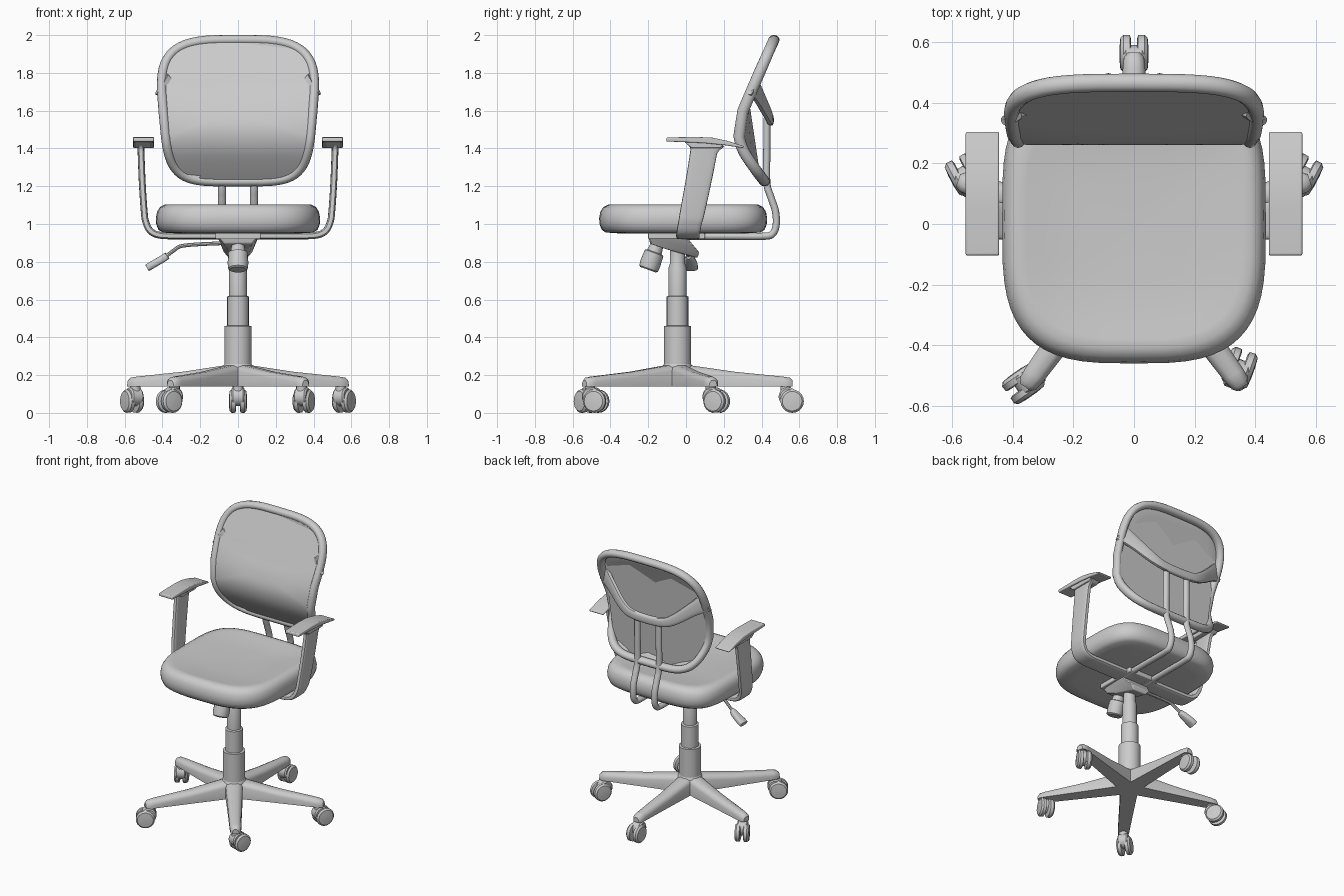
import bpy, bmesh, math
from mathutils import Vector, Matrix

cube = bpy.data.objects.get("Cube")
if cube:
    bpy.data.objects.remove(cube, do_unlink=True)

grey = bpy.data.materials.new("plain grey")
grey.use_nodes = True
GREY = (0.6, 0.6, 0.6, 1)
grey.diffuse_color = GREY
grey.node_tree.nodes["Principled BSDF"].inputs["Base Color"].default_value = GREY
X, Y, Z = Vector((1, 0, 0)), Vector((0, 1, 0)), Vector((0, 0, 1))
parts = []


def finish(name, bm, bevel=0):
    bmesh.ops.recalc_face_normals(bm, faces=bm.faces)
    me = bpy.data.meshes.new(name)
    bm.to_mesh(me)
    bm.free()
    me.materials.append(grey)
    ob = bpy.data.objects.new(name, me)
    bpy.context.collection.objects.link(ob)
    if bevel:
        mod = ob.modifiers.new("bevel", "BEVEL")
        mod.width, mod.segments = bevel, 3
    parts.append(ob)
    return ob


def loft(name, rings, closed=False, caps=True, bevel=0):
    """Skin a list of equal rings."""
    bm = bmesh.new()
    rows = [[bm.verts.new(p) for p in ring] for ring in rings]
    n = len(rows[0])
    pairs = list(zip(rows, rows[1:])) + ([(rows[-1], rows[0])] if closed else [])
    for a, b in pairs:
        for i in range(n):
            j = (i + 1) % n
            bm.faces.new((a[i], a[j], b[j], b[i]))
    if caps and not closed:
        bm.faces.new(rows[0])
        bm.faces.new(rows[-1])
    return finish(name, bm, bevel)


def smooth(pts, k=6):
    """Catmull-Rom curve through the points."""
    p = [Vector(q) for q in pts]
    p = [2 * p[0] - p[1]] + p + [2 * p[-1] - p[-2]]
    out = []
    for a, b, c, d in zip(p, p[1:], p[2:], p[3:]):
        for i in range(k):
            t = i / k
            out.append(0.5 * (2 * b + (c - a) * t + (2 * a - 5 * b + 4 * c - d) * t ** 2
                              + (3 * b - a - 3 * c + d) * t ** 3))
    return out + [p[-2]]


def spow(v, e):
    return math.copysign(abs(v) ** e, v)


def sweep(name, path, w, h, ref, closed=False, square=2, sides=14):
    """Sweep a rounded section: w along ref, h across it; w may be a function."""
    rings, n = [], len(path)
    for i, p in enumerate(path):
        nxt = path[(i + 1) % n] if closed else path[min(i + 1, n - 1)]
        prv = path[i - 1] if closed else path[max(i - 1, 0)]
        t = (nxt - prv).normalized()
        u = (ref - t * ref.dot(t)).normalized()
        v = t.cross(u)
        wide = w(i / (n - 1)) if callable(w) else w
        angles = [math.tau * k / sides for k in range(sides)]
        rings.append([p + u * wide * spow(math.cos(a), 2 / square)
                      + v * h * spow(math.sin(a), 2 / square) for a in angles])
    return loft(name, rings, closed)


def lathe(name, profile, origin, axis=Z, sides=24):
    """Turn (radius, height) pairs about an axis."""
    rot = Z.rotation_difference(axis.normalized()).to_matrix()
    return loft(name, [[Vector(origin) + rot @ Vector((r * math.cos(a), r * math.sin(a), h))
                        for a in (math.tau * k / sides for k in range(sides))]
                       for r, h in profile])


def prism(name, yz, x0, x1, bevel):
    return loft(name, [[(x, y, z) for y, z in yz] for x in (x0, x1)], bevel=bevel)


# Seat cushion with a dished top
def seat_ring(scale, z):
    ring = []
    for k in range(56):
        a = math.tau * k / 56
        e = 2 / (3.2 if math.sin(a) < 0 else 4.2)
        ring.append((0.435 * scale * spow(math.cos(a), e),
                     -0.015 + 0.445 * scale * spow(math.sin(a), e), z))
    return ring


loft("seat", [seat_ring(*q) for q in (
    (0.05, 0.955), (0.75, 0.95), (0.92, 0.955), (0.97, 0.97), (0.995, 1.0), (1, 1.03),
    (0.985, 1.065), (0.95, 1.09), (0.89, 1.103), (0.82, 1.101), (0.7, 1.092), (0.4, 1.085),
    (0.05, 1.083))])

# Backrest: bent outline, tube frame and thin panel
bend = smooth([(0, .42, 1.22), (0, .36, 1.3), (0, .298, 1.4), (0, .278, 1.5), (0, .302, 1.6),
               (0, .345, 1.7), (0, .41, 1.85), (0, .468, 1.98)])


def bend_y(z):
    for a, b in zip(bend, bend[1:]):
        if z <= b.z:
            return a.y + (b.y - a.y) * (z - a.z) / (b.z - a.z)
    return bend[-1].y


def back_point(a, scale, dy=0):
    e = 2 / (3.5 if math.sin(a) > 0 else 4.6)
    up = spow(math.sin(a), e) * scale
    z = 1.6 + 0.375 * up
    return Vector(((0.395 + 0.033 * up) * spow(math.cos(a), e) * scale, bend_y(z) + dy, z))


turns = [math.tau * k / 64 for k in range(64)]
sweep("back_frame", [back_point(a, 1) for a in turns], 0.03, 0.026, Y, closed=True, sides=12)
panel = loft("back_panel", [[back_point(a, s / 12, -0.018) for a in turns]
                            for s in (0.2, 1, 2, 3, 4, 5, 6, 7, 8, 9, 10, 11, 12)])
panel.modifiers.new("thickness", "SOLIDIFY").thickness = 0.008

# Sagging lumbar strap behind the panel
strap = smooth([(-.405, .35, 1.74), (-.32, .385, 1.68), (-.2, .43, 1.59), (-.1, .445, 1.555),
                (.1, .445, 1.555), (.2, .43, 1.59), (.32, .385, 1.68), (.405, .35, 1.74)])
sweep("lumbar_strap", strap, lambda f: 0.03 + 0.035 * abs(2 * f - 1) ** 2, 0.018, Z, square=3)

# Pair of bent support rods running under the seat
for s, side in ((1, "left"), (-1, "right")):
    rod = [(0.085 * s, y, z) for y, z in (
        (.428, 1.56), (.428, 1.4), (.428, 1.22), (.45, 1.14), (.473, 1.07), (.478, 1.0),
        (.46, .95), (.41, .935), (.2, .935), (-.1, .935))]
    sweep(side + "_back_rod", smooth(rod), 0.022, 0.019, X, sides=12)

    # Armrest upright with its inward foot, and the pad
    arm = [(x * s, y, z) for x, y, z in (
        (.515, .1, 1.425), (.513, .092, 1.37), (.507, .065, 1.22), (.497, .035, 1.07),
        (.488, .022, 1.01), (.462, .013, .962), (.41, .01, .94), (.3, .01, .937),
        (.05, .01, .937))]
    sweep(side + "_arm_upright", smooth(arm),
          lambda f: 0.062 + 0.012 * max(0, 1 - 2 * f) + 0.03 * max(0, 1 - 10 * f),
          0.018, Y, square=4, sides=20)
    x0, x1 = sorted((0.445 * s, 0.555 * s))
    prism(side + "_arm_pad", [(-.105, 1.437), (-.103, 1.458), (.05, 1.461), (.14, 1.457),
                              (.22, 1.44), (.305, 1.413), (.303, 1.402), (.2, 1.418),
                              (.1, 1.428), (0, 1.433)], x0, x1, 0.009)
    x0, x1 = sorted((0.46 * s, 0.545 * s))
    prism(side + "_pad_mount", [(-.01, 1.435), (.21, 1.425), (.18, 1.402), (.03, 1.402)],
          x0, x1, 0.006)

# Tilt mechanism under the seat
HUB_Y = -0.045
prism("mount_plate", [(-.2, .92), (-.2, .952), (.1, .952), (.1, .92)], -0.12, 0.12, 0.006)
loft("tilt_housing", [[(-w, y0, z0), (w, y0, z0), (w, y1, z1), (-w, y1, z1)]
                      for w, y0, z0, y1, z1 in ((.11, -.2, .94, .0, .935),
                                                (.075, -.19, .895, .07, .85),
                                                (.05, -.1, .865, .06, .82))], bevel=0.008)
lathe("tension_knob", [(.035, 0), (.04, .035), (.052, .04), (.055, .1), (.052, .128), (.044, .135)],
      (0, -.155, .885), Vector((0, -.36, -1)), 16)
lever = smooth([(-.03, -.02, .9), (-.2, -.01, .893), (-.3, .0, .883), (-.34, .008, .86),
                (-.4, .02, .815)])
sweep("height_lever", lever, 0.01, 0.01, Y, sides=8)
sweep("lever_paddle", [Vector(p) for p in ((-.375, .015, .832), (-.4, .02, .815),
                                           (-.455, .028, .783), (-.48, .03, .768))],
      lambda f: 0.012 + 0.022 * min(1, 2 * f), 0.02, Y, square=3)

# Telescopic column and hub
lathe("gas_column", [(.072, .14), (.072, .46), (.057, .462), (.057, .615), (.047, .62),
                     (.047, .77), (.04, .79), (.04, .86)], (0, HUB_Y, 0), sides=28)
lathe("base_hub", [(.085, .14), (.09, .2), (.08, .245), (.07, .262)], (0, HUB_Y, 0))

# Five tapered legs, each with a swivelled twin-wheel caster
for number, (leg, heading) in enumerate(((90, 90), (18, 62), (162, 118), (234, 215), (306, 70)), 1):
    spin = Matrix.Translation((0, HUB_Y, 0)) @ Matrix.Rotation(math.radians(leg), 4, "Z")
    rings = []
    for r, w, top in ((.02, .06, .258), (.08, .055, .25), (.3, .046, .218), (.56, .037, .192),
                      (.595, .033, .186), (.61, .022, .172)):
        rings.append([spin @ Vector((r, y * w, z)) for y, z in (
            (-1, .14), (-1, top - .028), (-.82, top - .01), (-.4, top), (.4, top),
            (.82, top - .01), (1, top - .028), (1, .14))])
    loft(f"base_leg_{number}", rings)

    a = math.radians(heading)
    roll, axle = Vector((math.cos(a), math.sin(a), 0)), Vector((-math.sin(a), math.cos(a), 0))
    stem = spin @ Vector((.572, 0, 0))
    lathe(f"caster_stem_{number}", [(.028, .09), (.028, .15)], stem, sides=14)
    centre = stem + roll * 0.035 + Z * 0.062
    for s in (1, -1):
        lathe(f"caster_wheel_{number}_{'ab'[s < 0]}",
              [(.05, .01), (.061, .014), (.062, .034), (.052, .045), (.02, .048)],
              centre, axle * s, 20)
    lathe(f"caster_hood_{number}", [(.042, -.034), (.05, -.026), (.05, .026), (.042, .034)],
          centre - roll * 0.022 + Z * 0.024, axle, 20)

# Smooth shading with crisp edges
bpy.ops.object.select_all(action="DESELECT")
for ob in parts:
    ob.select_set(True)
bpy.context.view_layer.objects.active = parts[0]
bpy.ops.object.shade_smooth_by_angle(angle=math.radians(40))
